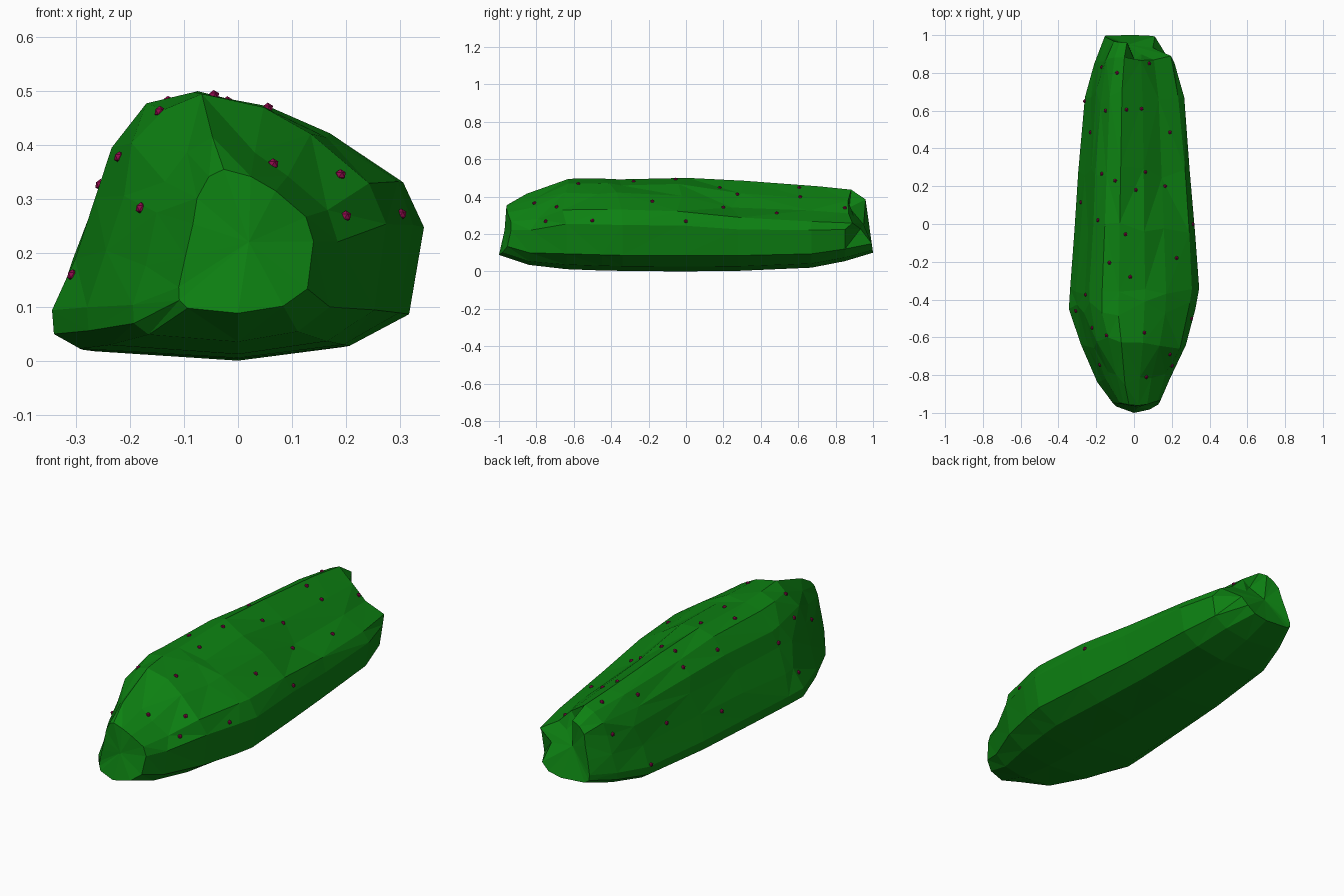
import bpy, bmesh, random
from mathutils import Vector
from mathutils.bvhtree import BVHTree

random.seed(11)


def material(name, rgb):
    m = bpy.data.materials.new(name)
    m.diffuse_color = (*rgb, 1)
    return m


def add_object(name, bm, mat):
    me = bpy.data.meshes.new(name)
    bm.to_mesh(me)
    me.materials.append(mat)
    ob = bpy.data.objects.new(name, me)
    bpy.context.collection.objects.link(ob)
    return ob


# Hedge cross-section: u across, v up, v further back where the right shoulder sinks
PROFILE = [(0, 0, 0), (0.6, 0.05, 0.05), (0.92, 0.17, 0.17), (1, 0.5, 0.46),
           (0.9, 0.67, 0.58), (0.5, 0.85, 0.72), (0.17, 0.95, 0.87), (-0.24, 1, 1),
           (-0.49, 0.95, 0.94), (-0.69, 0.80, 0.82), (-0.76, 0.62, 0.64),
           (-0.89, 0.39, 0.41), (-1, 0.18, 0.18), (-0.99, 0.09, 0.09), (-0.85, 0.035, 0.035)]

# Stations along the hedge: y, left, right, bottom, top, lean of top in y, shoulder sink
STATIONS = [(-1.0, -0.11, 0.14, 0.088, 0.355, 0.04, 0),
            (-0.84, -0.195, 0.185, 0.035, 0.415, 0.02, 0.3),
            (-0.64, -0.28, 0.275, 0.012, 0.495, 0, 0),
            (-0.45, -0.345, 0.325, 0.005, 0.498, 0, 0),
            (-0.34, -0.338, 0.345, 0.003, 0.492, 0, 0),
            (-0.03, -0.315, 0.322, 0.0, 0.50, 0, 0.2),
            (0.28, -0.295, 0.295, 0.003, 0.485, 0, 1),
            (0.67, -0.26, 0.266, 0.02, 0.455, 0, 1),
            (0.85, -0.21, 0.215, 0.055, 0.437, 0, 1.4),
            (1.0, -0.155, 0.12, 0.10, 0.385, -0.04, 1.3)]

# Hedge body: faceted loft with small irregularities
bm = bmesh.new()
rings = []
for i, (y, left, right, bottom, top, lean, sink) in enumerate(STATIONS):
    ring = []
    first, last = i == 0, i == len(STATIONS) - 1
    for j, (u, v0, v1) in enumerate(PROFILE):
        v = v0 + (v1 - v0) * sink
        x = u * right if u > 0 else -u * left
        z = bottom + v * (top - bottom)
        yy = y + lean * v
        if first:
            yy += 0.045 * u * u         # rounded nose
        elif last:
            if 3 <= j <= 6:             # right back corner falls away
                yy -= 0.11 * v
                x -= 0.02
        elif 3 < j < 12:
            x *= random.uniform(0.98, 1.02)
            if j != 7:
                z += random.uniform(-0.01, 0.008)
            yy += random.uniform(-0.04, 0.04)
        ring.append(bm.verts.new((x, yy, z)))
    rings.append(ring)
n = len(PROFILE)
for a, b in zip(rings, rings[1:]):
    for k in range(n):
        bm.faces.new((a[k], a[(k + 1) % n], b[(k + 1) % n], b[k]))

# End caps, the back one slightly dented
for ring, centre in ((rings[0], (0.02, -0.97, 0.22)), (rings[-1], (-0.03, 0.95, 0.25))):
    c = bm.verts.new(centre)
    for k in range(n):
        bm.faces.new((ring[k], ring[(k + 1) % n], c))
bmesh.ops.recalc_face_normals(bm, faces=bm.faces[:])
bmesh.ops.triangulate(bm, faces=bm.faces[:])
tree = BVHTree.FromBMesh(bm)
add_object("hedge", bm, material("leaf_green", (0.004, 0.22, 0.006)))
bm.free()

# Berries: x, y positions, dropped onto the hedge surface
SPOTS = [(-0.17, 0.83), (-0.09, 0.80), (0.08, 0.85), (-0.26, 0.65), (-0.15, 0.60),
         (-0.04, 0.605), (0.04, 0.61), (-0.23, 0.485), (0.19, 0.485), (-0.17, 0.265),
         (-0.1, 0.23), (0.01, 0.18), (0.06, 0.275), (0.165, 0.2), (-0.28, 0.115),
         (-0.19, 0.02), (-0.045, -0.055), (0.315, 0.0), (-0.13, -0.205), (-0.02, -0.28),
         (0.225, -0.18), (-0.255, -0.375), (-0.307, -0.46), (-0.22, -0.55), (-0.145, -0.59),
         (0.055, -0.575), (0.3, -0.5), (0.19, -0.69), (-0.18, -0.745), (0.2, -0.75),
         (0.065, -0.81)]
bm = bmesh.new()
for x, y in SPOTS:
    hit = tree.ray_cast(Vector((x, y, 1)), Vector((0, 0, -1)))[0]
    if hit is None or x > 0.29:
        hit = tree.find_nearest(Vector((x, y, 0.27)))[0]
    made = bmesh.ops.create_icosphere(bm, subdivisions=1, radius=0.011)
    bmesh.ops.translate(bm, verts=made["verts"], vec=hit)
add_object("berries", bm, material("berry_red", (0.27, 0.003, 0.07)))
bm.free()
